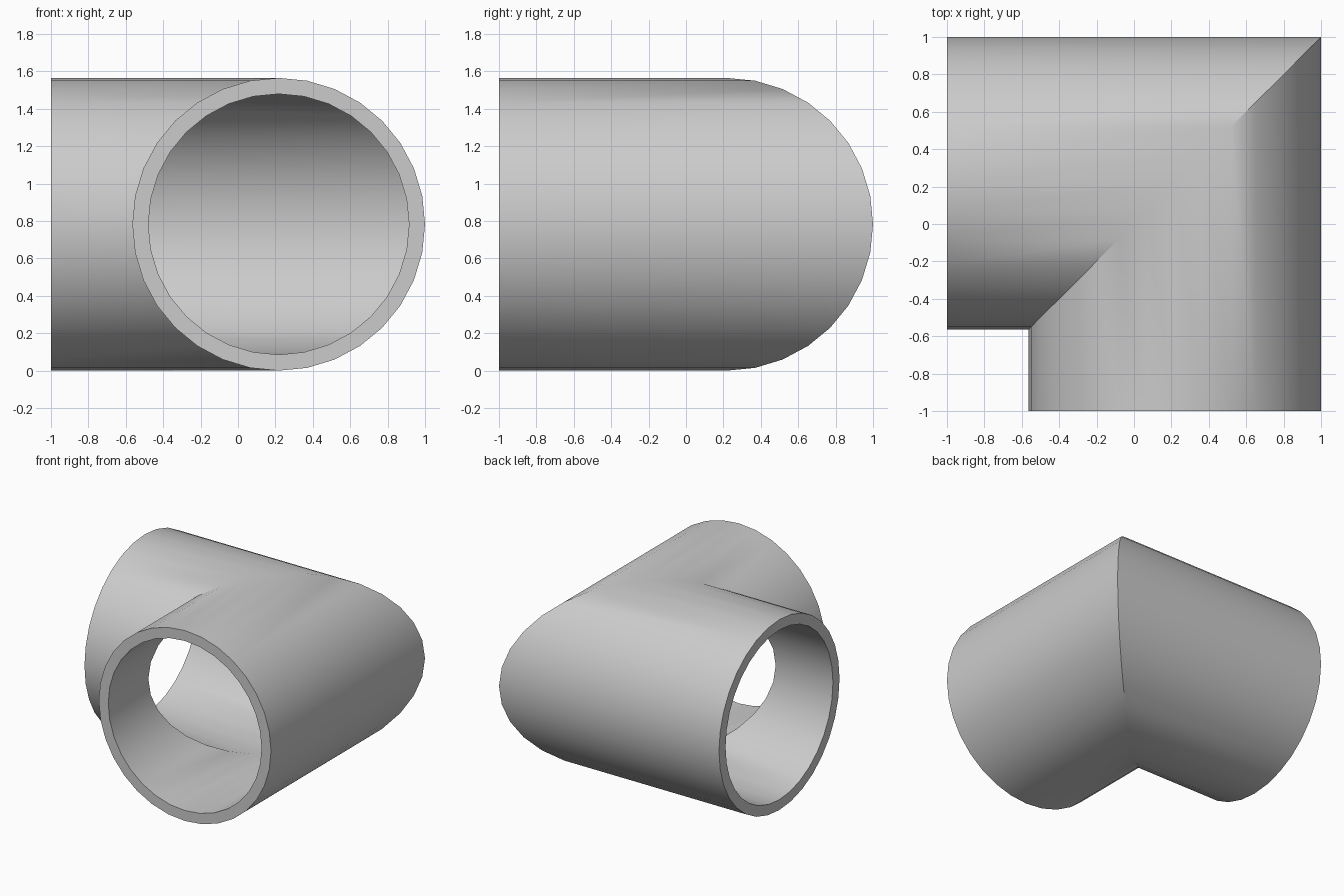
import bpy, bmesh, math

cube = bpy.data.objects.get("Cube")
if cube:
    bpy.data.objects.remove(cube, do_unlink=True)

SIDES = 32
OUTER = 0.7825
INNER = 0.697
CENTRE = 1 - OUTER      # offset of both pipe axes
END = -1.0              # open ends of both legs

grey = bpy.data.materials.new("light_grey")
grey.use_nodes = True
colour = (0.6, 0.6, 0.6, 1)
grey.diffuse_color = colour
grey.node_tree.nodes["Principled BSDF"].inputs["Base Color"].default_value = colour

bm = bmesh.new()


def rings(radius):
    """Front end, mitre and side end rings of one pipe wall."""
    front, mitre, side = [], [], []
    for i in range(SIDES):
        a = math.tau * i / SIDES
        u = CENTRE + radius * math.cos(a)
        z = OUTER + radius * math.sin(a)
        front.append(bm.verts.new((u, END, z)))
        mitre.append(bm.verts.new((u, u, z)))
        side.append(bm.verts.new((END, u, z)))
    return front, mitre, side


def bridge(a, b):
    for i in range(SIDES):
        j = (i + 1) % SIDES
        bm.faces.new((a[i], a[j], b[j], b[i]))


# Outer and inner walls, joined by flat rims at the open ends
outer, inner = rings(OUTER), rings(INNER)
for wall in (outer, inner):
    bridge(wall[0], wall[1])
    bridge(wall[1], wall[2])
bridge(outer[0], inner[0])
bridge(outer[2], inner[2])
bmesh.ops.recalc_face_normals(bm, faces=bm.faces)

mesh = bpy.data.meshes.new("pipe_elbow")
bm.to_mesh(mesh)
bm.free()
mesh.materials.append(grey)
elbow = bpy.data.objects.new("pipe_elbow", mesh)
bpy.context.collection.objects.link(elbow)

# Smooth round walls with crisp rims and mitre
bpy.ops.object.select_all(action="DESELECT")
elbow.select_set(True)
bpy.context.view_layer.objects.active = elbow
bpy.ops.object.shade_smooth_by_angle(angle=math.radians(30))
